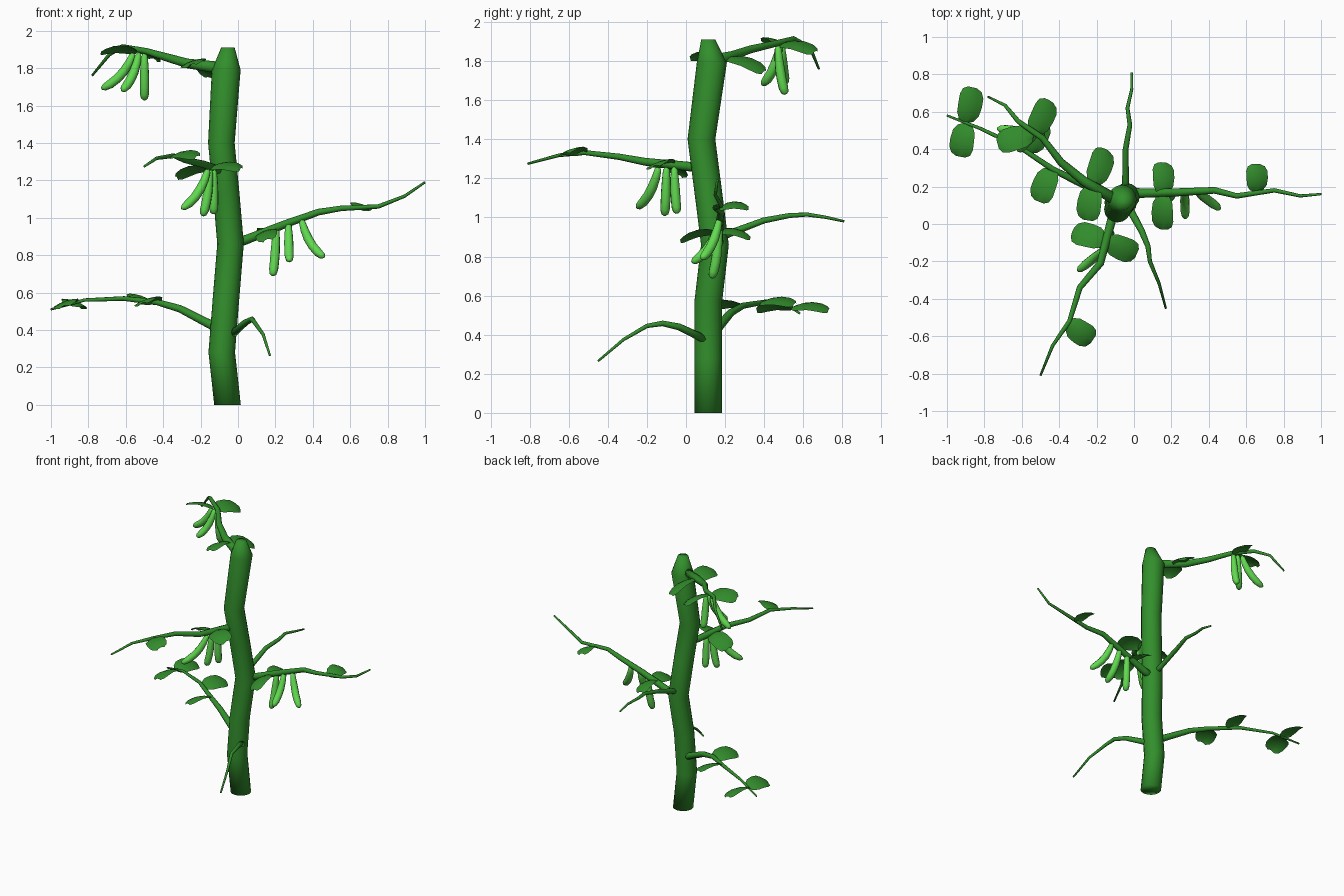
import bpy, bmesh, math
from mathutils import Vector, Matrix

cube = bpy.data.objects.get("Cube")
if cube:
    bpy.data.objects.remove(cube)


def material(name, color):
    m = bpy.data.materials.new(name)
    m.use_nodes = True
    m.diffuse_color = (*color, 1)
    m.node_tree.nodes["Principled BSDF"].inputs["Base Color"].default_value = (*color, 1)
    return m


STEM = material("stem green", (0.032, 0.275, 0.025))
LEAF = material("leaf green", (0.032, 0.26, 0.025))
POD = material("pod light green", (0.12, 0.7, 0.08))


def finish(name, bm, mat):
    bmesh.ops.recalc_face_normals(bm, faces=bm.faces)
    mesh = bpy.data.meshes.new(name)
    bm.to_mesh(mesh)
    bm.free()
    mesh.materials.append(mat)
    mesh.shade_smooth()
    bpy.context.collection.objects.link(bpy.data.objects.new(name, mesh))


def tube(name, path, radii, mat, sides, level=False):
    """Sweep a round section along a path; level keeps every ring horizontal."""
    pts = [Vector(p) for p in path]
    u = (pts[1] - pts[0]).orthogonal()
    bm = bmesh.new()
    rings = []
    for i, (p, r) in enumerate(zip(pts, radii)):
        d = (pts[min(i + 1, len(pts) - 1)] - pts[max(i - 1, 0)]).normalized()
        if level:
            d = Vector((0, 0, 1))
        u = (u - d * u.dot(d)).normalized()
        v = d.cross(u)
        rings.append([bm.verts.new(p + r * (u * math.cos(a) + v * math.sin(a)))
                      for a in (math.tau * k / sides for k in range(sides))])
    for a, b in zip(rings, rings[1:]):
        for k in range(sides):
            n = (k + 1) % sides
            bm.faces.new((a[k], a[n], b[n], b[k]))
    bm.faces.new(rings[0])
    bm.faces.new(rings[-1])
    finish(name, bm, mat)


def branch(name, path, thick=0.03):
    n = len(path) - 1
    radii = [thick + (0.006 - thick) * (i / n) ** 0.8 for i in range(n + 1)]
    tube(name, path, radii, STEM, 8)


def leaf(name, base, tip, width=0.135, arch=0.022, roll=18):
    """Broad blunt blade, arched along its length and rolled to one side."""
    base, tip = Vector(base), Vector(tip)
    along = tip - base
    side = along.cross(Vector((0, 0, 1))).normalized()
    side = Matrix.Rotation(math.radians(roll), 3, along) @ side
    up = side.cross(along).normalized()
    outline = [(0, 0.15), (0.08, 0.62), (0.25, 0.92), (0.5, 1), (0.75, 1), (0.92, 0.8), (1, 0.4)]
    bm = bmesh.new()
    rows = []
    for t, w in outline:
        mid = base.lerp(tip, t) + up * arch * 4 * t * (1 - t)
        rows.append([bm.verts.new(mid + side * width / 2 * w * s - up * 0.01 * s * s)
                     for s in (-1, -0.5, 0, 0.5, 1)])
    for a, b in zip(rows, rows[1:]):
        for k in range(4):
            bm.faces.new((a[k], a[k + 1], b[k + 1], b[k]))
    finish(name, bm, LEAF)


def pod(name, top, tip, radius=0.025):
    """Plump pod that hangs down first and then curves outwards."""
    top, tip = Vector(top), Vector(tip)
    bend = Vector((top.x, top.y, tip.z)).lerp(top.lerp(tip, 0.5), 0.55)
    shape = [(0, 0.3), (0.05, 0.7), (0.2, 0.88), (0.4, 1), (0.6, 1), (0.8, 0.98), (0.94, 0.75), (1, 0.3)]
    path = [top * (1 - t) ** 2 + bend * 2 * t * (1 - t) + tip * t * t for t, _ in shape]
    tube(name, path, [radius * r for _, r in shape], POD, 10)


# Trunk with gentle kinks and a tapered blunt top
tube("trunk",
     [(-0.056, 0.114, 0), (-0.087, 0.114, 0.28), (-0.064, 0.114, 0.57), (-0.04, 0.148, 0.86),
      (-0.063, 0.114, 1.13), (-0.089, 0.079, 1.4), (-0.063, 0.132, 1.79), (-0.054, 0.114, 1.91)],
     [0.071] * 6 + [0.077, 0.036], STEM, 16, level=True)

# Branches
branch("upper_branch",
       [(-0.08, 0.12, 1.8), (-0.27, 0.23, 1.825), (-0.39, 0.33, 1.86), (-0.49, 0.46, 1.89),
        (-0.62, 0.55, 1.915), (-0.69, 0.635, 1.87), (-0.78, 0.68, 1.76)], 0.032)
branch("lower_right_branch",
       [(-0.08, 0.13, 0.395), (-0.14, 0.155, 0.425), (-0.31, 0.23, 0.513), (-0.43, 0.29, 0.548),
        (-0.61, 0.41, 0.568), (-0.82, 0.51, 0.56), (-1, 0.58, 0.51)])
branch("left_branch",
       [(-0.03, 0.165, 0.86), (0.05, 0.165, 0.885), (0.25, 0.17, 0.965), (0.43, 0.18, 1.03),
        (0.55, 0.15, 1.05), (0.75, 0.18, 1.06), (0.89, 0.15, 1.115), (1, 0.16, 1.19)])
branch("front_branch",
       [(-0.08, 0.1, 1.255), (-0.12, 0.02, 1.26), (-0.18, -0.21, 1.285), (-0.29, -0.34, 1.31),
        (-0.345, -0.52, 1.332), (-0.435, -0.65, 1.318), (-0.5, -0.81, 1.275)])
branch("small_front_branch",
       [(-0.04, 0.11, 0.37), (0.04, -0.035, 0.44), (0.075, -0.12, 0.458), (0.085, -0.2, 0.445),
        (0.135, -0.32, 0.375), (0.17, -0.45, 0.265)], 0.022)
branch("back_branch",
       [(-0.045, 0.15, 0.89), (-0.045, 0.24, 0.925), (-0.045, 0.4, 0.985), (-0.022, 0.53, 1.01),
        (-0.035, 0.62, 1.015), (-0.012, 0.72, 1.0), (-0.012, 0.81, 0.98)], 0.022)

# Leaves, paired across the branches
leaves = {
    "lower_tip_leaf": ((-0.9, 0.54, 0.54), [(-0.86, 0.73, 0.53), (-0.93, 0.36, 0.53)]),
    "lower_middle_leaf": ((-0.44, 0.3, 0.55), [(-0.51, 0.12, 0.545)]),
    "lower_back_leaf": ((-0.56, 0.38, 0.565), [(-0.49, 0.555, 0.56)]),
    "upper_tip_leaf": ((-0.54, 0.48, 1.89), [(-0.45, 0.66, 1.85), (-0.73, 0.43, 1.89)]),
    "upper_base_leaf": ((-0.22, 0.21, 1.82), [(-0.15, 0.4, 1.75), (-0.25, 0.02, 1.82)]),
    "left_base_leaf": ((0.155, 0.16, 0.93), [(0.155, 0.33, 0.9), (0.155, -0.03, 0.885)]),
    "left_tip_leaf": ((0.655, 0.17, 1.05), [(0.655, 0.32, 1.055)]),
    "front_base_leaf": ((-0.15, -0.09, 1.27), [(-0.33, -0.04, 1.22), (0.015, -0.16, 1.265)]),
    "front_tip_leaf": ((-0.355, -0.53, 1.33), [(-0.22, -0.62, 1.33)]),
}
for name, (base, tips) in leaves.items():
    for i, tip in enumerate(tips):
        leaf(f"{name}_{i + 1}", base, tip, 0.12 if "left" in name else 0.135)

# Hanging clusters of pods
pods = {
    "upper_pod": [((-0.5, 0.47, 1.88), (-0.5, 0.51, 1.63)), ((-0.53, 0.48, 1.88), (-0.62, 0.39, 1.68)),
                  ((-0.56, 0.49, 1.88), (-0.73, 0.51, 1.69))],
    "left_pod": [((0.205, 0.17, 0.95), (0.185, 0.13, 0.69)), ((0.27, 0.17, 0.97), (0.275, 0.03, 0.77)),
                 ((0.34, 0.17, 0.99), (0.46, 0.08, 0.79))],
    "front_pod": [((-0.16, -0.14, 1.26), (-0.3, -0.25, 1.05)), ((-0.15, -0.1, 1.26), (-0.19, -0.11, 1.01)),
                  ((-0.13, -0.06, 1.26), (-0.13, -0.045, 1.02))],
}
for name, group in pods.items():
    for i, (top, tip) in enumerate(group):
        pod(f"{name}_{i + 1}", top, tip)
